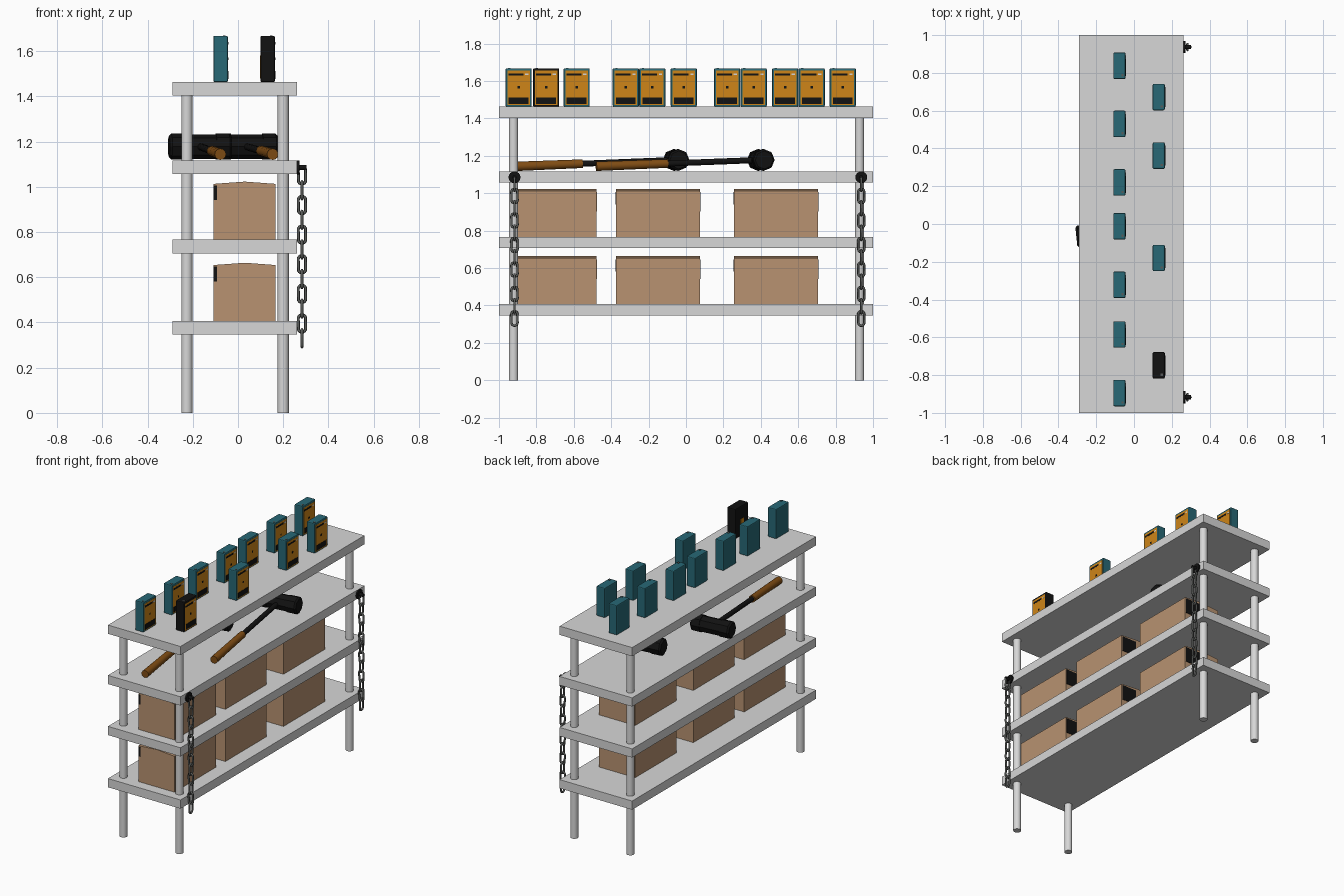
import bpy, math
from mathutils import Vector

if "Cube" in bpy.data.objects:
    bpy.data.objects.remove(bpy.data.objects["Cube"])

def mat(name, r, g, b):
    m = bpy.data.materials.new(name)
    m.diffuse_color = (r, g, b, 1)
    m.use_nodes = True
    m.node_tree.nodes["Principled BSDF"].inputs["Base Color"].default_value = m.diffuse_color
    return m

GREY = mat("light grey", 0.68, 0.68, 0.68)
TAN = mat("cardboard", 0.48, 0.29, 0.165)
TEAL = mat("teal", 0.021, 0.14, 0.18)
ORANGE = mat("orange", 0.62, 0.235, 0.009)
BLACK = mat("black", 0.006, 0.006, 0.006)
WOOD = mat("brown wood", 0.22, 0.075, 0.007)
STEEL = mat("dark steel", 0.10, 0.105, 0.10)

def finish(name, m):
    o = bpy.context.object
    o.name = name
    o.data.materials.append(m)
    return o

def box(name, m, x0, x1, y0, y1, z0, z1, bevel=0):
    bpy.ops.mesh.primitive_cube_add(size=1, location=((x0 + x1) / 2, (y0 + y1) / 2, (z0 + z1) / 2))
    o = finish(name, m)
    o.scale = (x1 - x0, y1 - y0, z1 - z0)
    bpy.ops.object.transform_apply(location=False, rotation=False, scale=True)
    if bevel:
        b = o.modifiers.new("bevel", 'BEVEL')
        b.width, b.segments = bevel, 2
    return o

def rod(name, m, a, b, r, r2=None, sides=16, smooth=True):
    a, b = Vector(a), Vector(b)
    d = b - a
    bpy.ops.mesh.primitive_cone_add(vertices=sides, radius1=r, radius2=r if r2 is None else r2,
                                    depth=d.length, location=(a + b) / 2)
    o = finish(name, m)
    o.rotation_mode = 'QUATERNION'
    o.rotation_quaternion = d.to_track_quat('Z', 'Y')
    if smooth:
        bpy.ops.object.shade_smooth_by_angle(angle=math.radians(40))
    return o

# shelves and posts
for i, top in enumerate((0.407, 0.766, 1.117, 1.463)):
    box(f"shelf_{i}", GREY, -0.29, 0.262, -1, 1, top - 0.06, top)
for x in (-0.226, 0.2):
    for y in (-0.922, 0.928):
        rod("post", GREY, (x, y, 0), (x, y, 1.42), 0.025, sides=20)

# cardboard cartons with a slightly peaked lid and dark handling marks
def carton(y, z):
    x0, x1, h = -0.108, 0.166, 0.247
    prof = [(x0, 0), (x1, 0), (x1, h), (0.03, h + 0.01), (x0, h)]
    n = len(prof)
    verts = [(px, y + s * 0.2245, z + pz) for s in (-1, 1) for px, pz in prof]
    faces = [tuple(range(n)), tuple(reversed(range(n, 2 * n)))]
    faces += [(i, i + n, (i + 1) % n + n, (i + 1) % n) for i in range(n)]
    me = bpy.data.meshes.new("carton")
    me.from_pydata(verts, [], faces)
    me.materials.append(TAN)
    bpy.context.collection.objects.link(bpy.data.objects.new("carton", me))
    box("carton_back_mark", BLACK, 0.05, 0.16, y + 0.22, y + 0.227, z + 0.135, z + 0.24)
    box("carton_front_mark", BLACK, -0.108, -0.092, y - 0.227, y - 0.22, z + 0.175, z + 0.24)

for z in (0.407, 0.766):
    for y in (-0.703, -0.15, 0.482):
        carton(y, z)

# sledgehammers
def hammer(end, head, split):
    end, head = Vector(end), Vector(head)
    d = head - end
    grip = end + d * split
    rod("hammer_grip", WOOD, end, grip, 0.025, 0.023)
    rod("hammer_shaft", BLACK, grip, head, 0.016)
    side = Vector((d.y, -d.x, 0)).normalized()
    rod("hammer_head", BLACK, head - side * 0.1, head + side * 0.1, 0.054, sides=8, smooth=False)
    for s in (-1, 1):
        rod("hammer_face", BLACK, head + side * s * 0.07, head + side * s * 0.128, 0.058, sides=8, smooth=False)
        rod("hammer_chamfer", BLACK, head + side * s * 0.128, head + side * s * 0.138, 0.058, 0.048, 8, False)

hammer((-0.078, -0.90, 1.144), (-0.168, -0.053, 1.178), 0.41)
hammer((0.153, -0.48, 1.144), (0.037, 0.40, 1.178), 0.435)

# hanging chains with their mounts
for y in (-0.917, 0.937):
    rod("chain_mount", BLACK, (0.26, y, 1.085), (0.272, y, 1.085), 0.032)
    rod("chain_hook", BLACK, (0.27, y, 1.085), (0.302, y, 1.085), 0.011)
    for i in range(12):
        bpy.ops.mesh.primitive_torus_add(major_segments=16, minor_segments=8, major_radius=0.0165,
                                         minor_radius=0.0065, location=(0.283, y, 0.33 + i * 0.0655))
        o = finish("chain_link", STEEL)
        for v in o.data.vertices:
            v.co.y += 0.022 if v.co.y > 0 else -0.022
        o.rotation_euler = (math.pi / 2, 0, 0 if i % 2 else math.pi / 2)
        bpy.ops.object.shade_smooth_by_angle(angle=math.radians(60))

# packs standing on the top shelf
def pack(x, y, body):
    z = 1.463
    f = x + 0.032
    box("pack_body", body, x - 0.032, f, y - 0.07, y + 0.07, z, z + 0.205, 0.006)
    box("pack_panel", ORANGE, f - 0.004, f + 0.001, y - 0.06, y + 0.06, z + 0.008, z + 0.192)
    box("pack_base_bar", BLACK, f - 0.003, f + 0.003, y - 0.053, y + 0.053, z + 0.014, z + 0.05)
    box("pack_top_bar", BLACK, f - 0.003, f + 0.002, y - 0.055, y + 0.025, z + 0.166, z + 0.178)
    box("pack_dot", BLACK, f - 0.003, f + 0.002, y - 0.007, y + 0.007, z + 0.098, z + 0.11)
    box("pack_tag", GREY, f - 0.003, f + 0.002, y + 0.035, y + 0.052, z + 0.168, z + 0.176)
    box("pack_button", STEEL, x + 0.01, x + 0.022, y - 0.056, y - 0.044, z + 0.2, z + 0.207)

for y in (0.838, 0.53, 0.22, -0.012, -0.322, -0.585, -0.895):
    pack(-0.077, y, TEAL)
for y in (0.672, 0.362, -0.18):
    pack(0.131, y, TEAL)
pack(0.131, -0.748, BLACK)
box("dark_pack_stripe", ORANGE, 0.097, 0.103, -0.77, -0.735, 1.48, 1.58)
